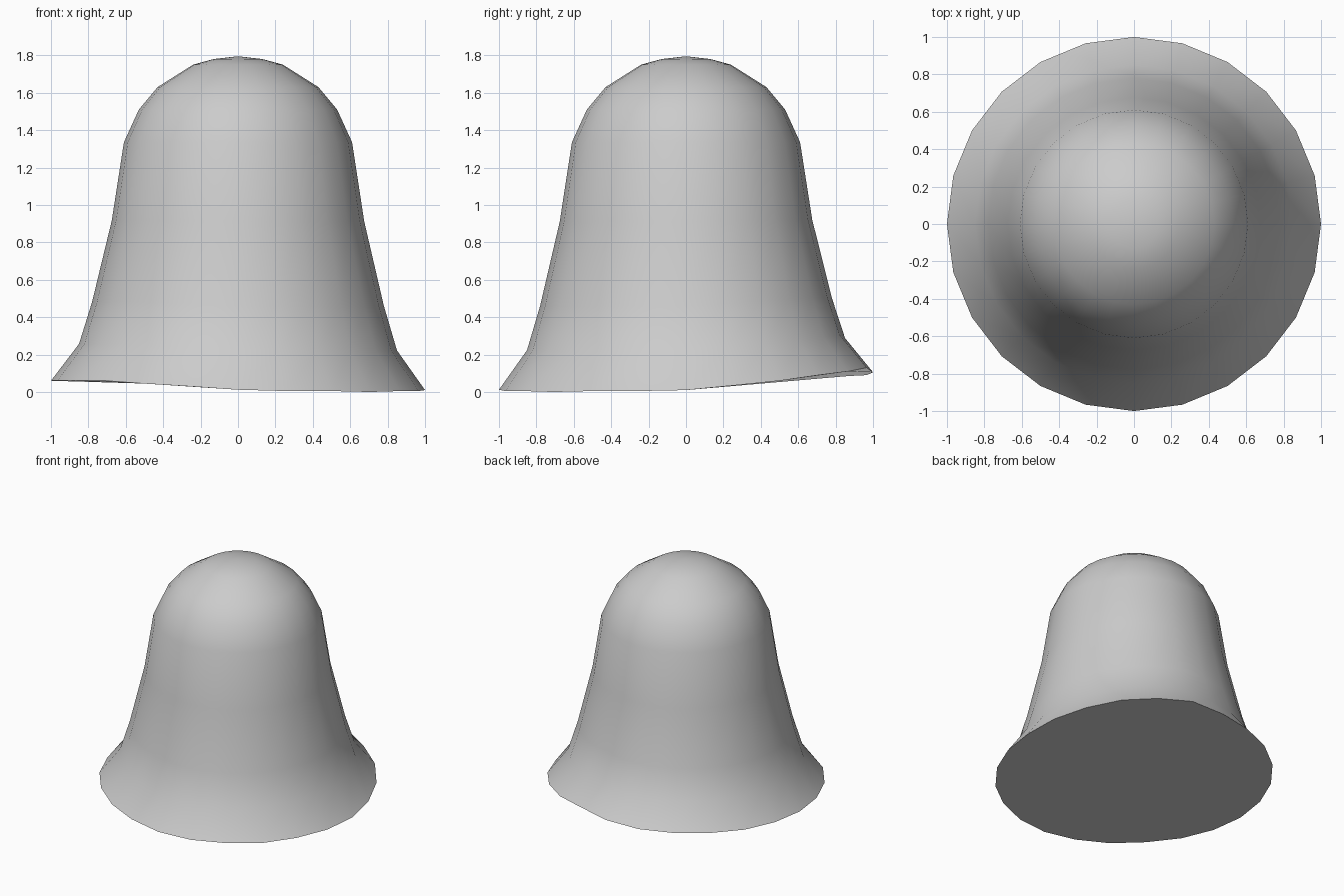
import bpy, bmesh
from math import cos, sin, radians

if "Cube" in bpy.data.objects:
    bpy.data.objects.remove(bpy.data.objects["Cube"])

SIDES = 24

# Bell profile from rim to crown: radius, height, share of the rim's unevenness
profile = [(1.0, 0.0, 1.0), (0.85, 0.215, 0.7), (0.78, 0.455, 0.45),
           (0.675, 0.91, 0.1), (0.61, 1.335, 0), (0.53, 1.51, 0),
           (0.43, 1.63, 0), (0.24, 1.75, 0), (0.13, 1.78, 0)]

# Rim lift every 15 degrees, counter-clockwise from +x (raised at the back)
lift = [.01, .035, .06, .09, .11, .13, .105, .09, .085, .08, .07, .065,
        .06, .06, .06, .06, .045, .03, .012, .005, .005, 0, .005, .005]

bm = bmesh.new()
rings = []
for r, z, share in profile:
    rings.append([bm.verts.new((r * cos(radians(15 * i)), r * sin(radians(15 * i)),
                                z + share * lift[i])) for i in range(SIDES)])

# Wall
for low, high in zip(rings, rings[1:]):
    for i in range(SIDES):
        j = (i + 1) % SIDES
        bm.faces.new((low[i], low[j], high[j], high[i]))

# Crown and closed underside
tip = bm.verts.new((0, 0, 1.795))
for i in range(SIDES):
    bm.faces.new((rings[-1][i], rings[-1][(i + 1) % SIDES], tip))
bm.faces.new(rings[0][::-1])

mesh = bpy.data.meshes.new("bell_body")
bm.to_mesh(mesh)
bm.free()
bell = bpy.data.objects.new("bell_body", mesh)
bpy.context.collection.objects.link(bell)
bpy.context.view_layer.objects.active = bell
bell.select_set(True)
bpy.ops.object.shade_smooth_by_angle(angle=radians(40))
